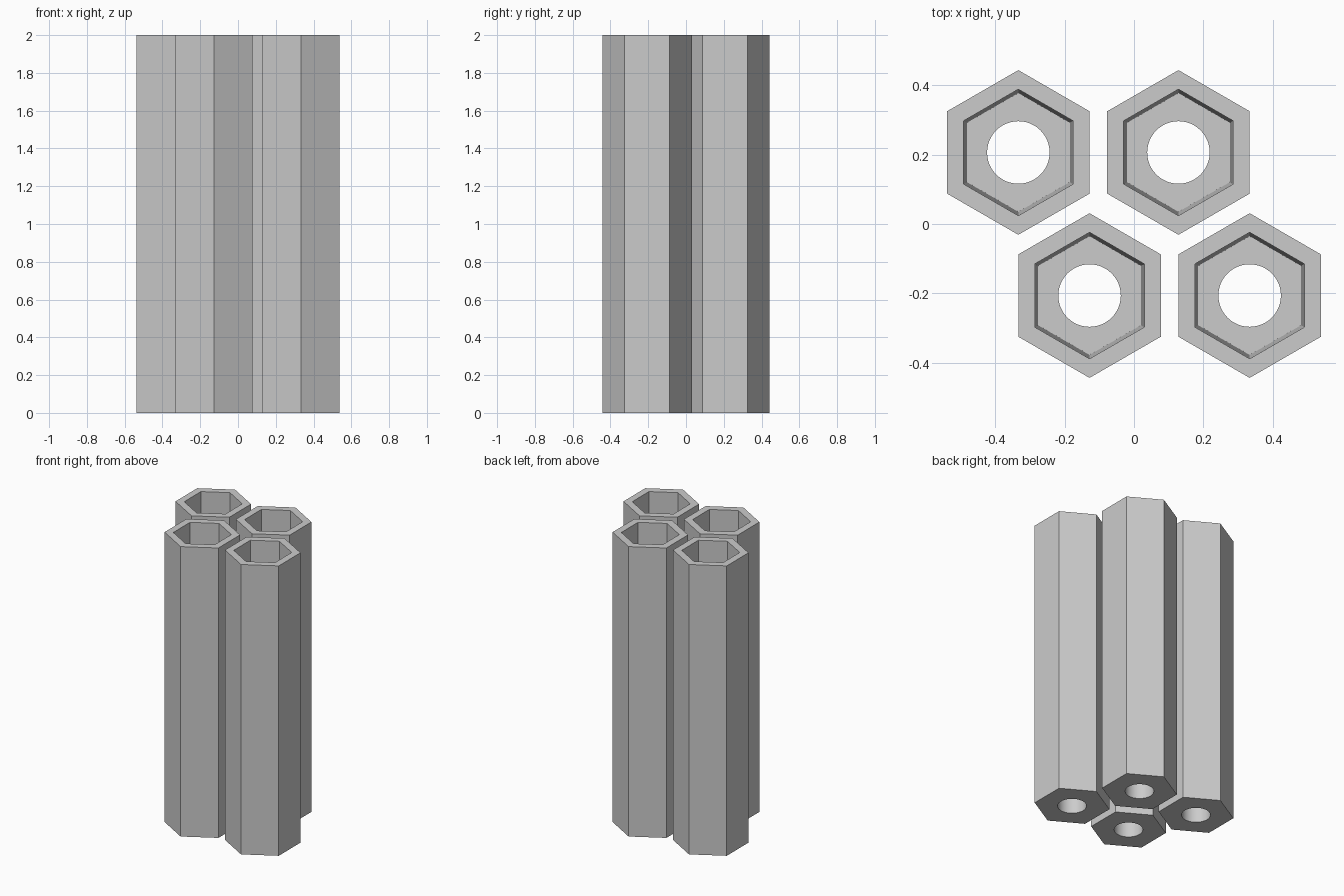
import bpy, bmesh
from math import pi, sin, cos

cube = bpy.data.objects.get("Cube")
if cube:
    bpy.data.objects.remove(cube, do_unlink=True)

HEIGHT, FLOOR = 2.0, 0.2
SECTOR = 8                      # hole segments per hexagon side

grey = bpy.data.materials.new("light grey")
grey.use_nodes = True
colour = (0.6, 0.6, 0.6, 1)
grey.diffuse_color = colour
grey.node_tree.nodes["Principled BSDF"].inputs["Base Color"].default_value = colour


def ring(bm, radius, z, count):
    """Ring of vertices starting at +y, so that hexagons point front and back."""
    angles = [pi / 2 + 2 * pi * i / count for i in range(count)]
    return [bm.verts.new((radius * cos(a), radius * sin(a), z)) for a in angles]


def wall(bm, a, b, smooth=False):
    """Quads between two rings of equal count."""
    n = len(a)
    for i in range(n):
        j = (i + 1) % n
        bm.faces.new((a[i], a[j], b[j], b[i])).smooth = smooth


def pierced_plate(bm, hexagon, circle):
    """Flat hexagon with a round hole, one face per side."""
    n = len(circle)
    for i in range(6):
        arc = [circle[(i * SECTOR + k) % n] for k in range(SECTOR + 1)]
        bm.faces.new([hexagon[(i + 1) % 6], hexagon[i]] + arc)


# Hexagonal tube: slightly tapered pocket above a thick floor with a round hole
bm = bmesh.new()
outer_bottom = ring(bm, 0.237, 0, 6)
outer_top = ring(bm, 0.237, HEIGHT, 6)
pocket_top = ring(bm, 0.182, HEIGHT, 6)
pocket_floor = ring(bm, 0.171, FLOOR, 6)
hole_top = ring(bm, 0.09, FLOOR, 6 * SECTOR)
hole_bottom = ring(bm, 0.09, 0, 6 * SECTOR)

wall(bm, outer_bottom, outer_top)
wall(bm, outer_top, pocket_top)
wall(bm, pocket_top, pocket_floor)
pierced_plate(bm, pocket_floor, hole_top)
wall(bm, hole_top, hole_bottom, smooth=True)
pierced_plate(bm, outer_bottom, hole_bottom)
bmesh.ops.recalc_face_normals(bm, faces=bm.faces)
for edge in bm.edges:
    edge.smooth = edge.calc_face_angle(0) < pi / 6

mesh = bpy.data.meshes.new("hexagonal_tube")
bm.to_mesh(mesh)
bm.free()
mesh.materials.append(grey)

# Two staggered rows of two tubes
centres = {
    "back_right_tube": (-0.333, 0.206),
    "back_left_tube": (0.128, 0.206),
    "front_right_tube": (-0.128, -0.206),
    "front_left_tube": (0.333, -0.206),
}
for name, (x, y) in centres.items():
    tube = bpy.data.objects.new(name, mesh)
    tube.location = (x, y, 0)
    bpy.context.collection.objects.link(tube)
